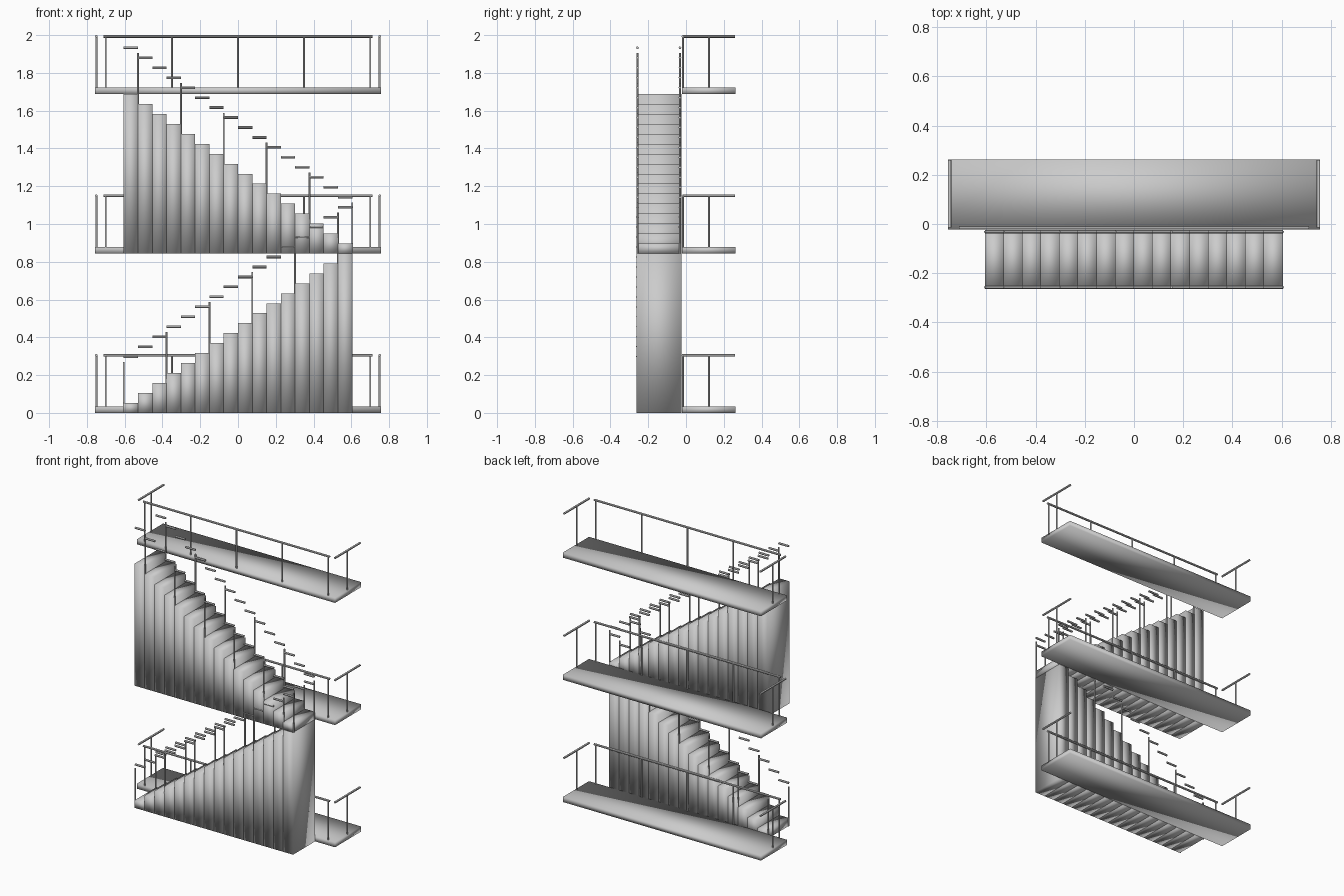
import bpy
from mathutils import Vector

if "Cube" in bpy.data.objects:
    bpy.data.objects.remove(bpy.data.objects["Cube"])

STOREY, STEPS = 0.844, 16
RISE, TREAD = STOREY / STEPS, 1.21 / STEPS
Y0, Y1 = -0.263, -0.025          # stair depth


def smooth(ob):
    for p in ob.data.polygons:
        p.use_smooth = True


def box(name, lo, hi):
    lo, hi = Vector(lo), Vector(hi)
    bpy.ops.mesh.primitive_cube_add(size=1, location=(lo + hi) / 2)
    ob = bpy.context.object
    ob.name = name
    for v in ob.data.vertices:
        v.co *= hi - lo
    smooth(ob)
    return ob


def rod(name, a, b, r):
    a, b = Vector(a), Vector(b)
    d = b - a
    bpy.ops.mesh.primitive_cylinder_add(vertices=12, radius=r, depth=d.length, location=(a + b) / 2)
    ob = bpy.context.object
    ob.name = name
    ob.rotation_euler = d.to_track_quat('Z', 'Y').to_euler()
    bpy.ops.object.shade_smooth_by_angle()
    return ob


# landings with their railings
for f in range(3):
    z = f * STOREY
    top = z + 0.305
    box(f"landing_{f}", (-0.757, -0.022, z), (0.757, 0.263, z + 0.035))
    rod(f"landing_front_rail_{f}", (-0.712, -0.016, top), (0.712, -0.016, top), 0.007)
    for x in (-0.70, -0.35, 0, 0.35, 0.70):
        rod(f"landing_post_{f}", (x, -0.016, z + 0.03), (x, -0.016, top), 0.005)
    for x in (-0.75, 0.75):
        rod(f"landing_side_rail_{f}", (x, -0.014, top), (x, 0.26, top), 0.007)
        rod(f"landing_side_post_{f}", (x, 0.122, z + 0.03), (x, 0.122, top), 0.005)

# two flights running in opposite directions
for f, s in enumerate((1, -1)):
    base = f * STOREY
    for i in range(STEPS):
        xa = s * (-0.605 + i * TREAD)
        xb = xa + s * TREAD
        z = base + (i + 1) * RISE
        box(f"step_{f}_{i}", (min(xa, xb), Y0, base), (max(xa, xb), Y1, z))
        for y in (Y0 + 0.006, Y1 - 0.007):
            # stepped handrail pieces, a post every third step
            rod(f"stair_rail_{f}_{i}", (xa, y, z + 0.245), (xb, y, z + 0.245), 0.007)
            if i % 3 == 0:
                rod(f"stair_post_{f}_{i}", (xa, y, z - RISE), (xa, y, z - RISE + 0.27), 0.005)
